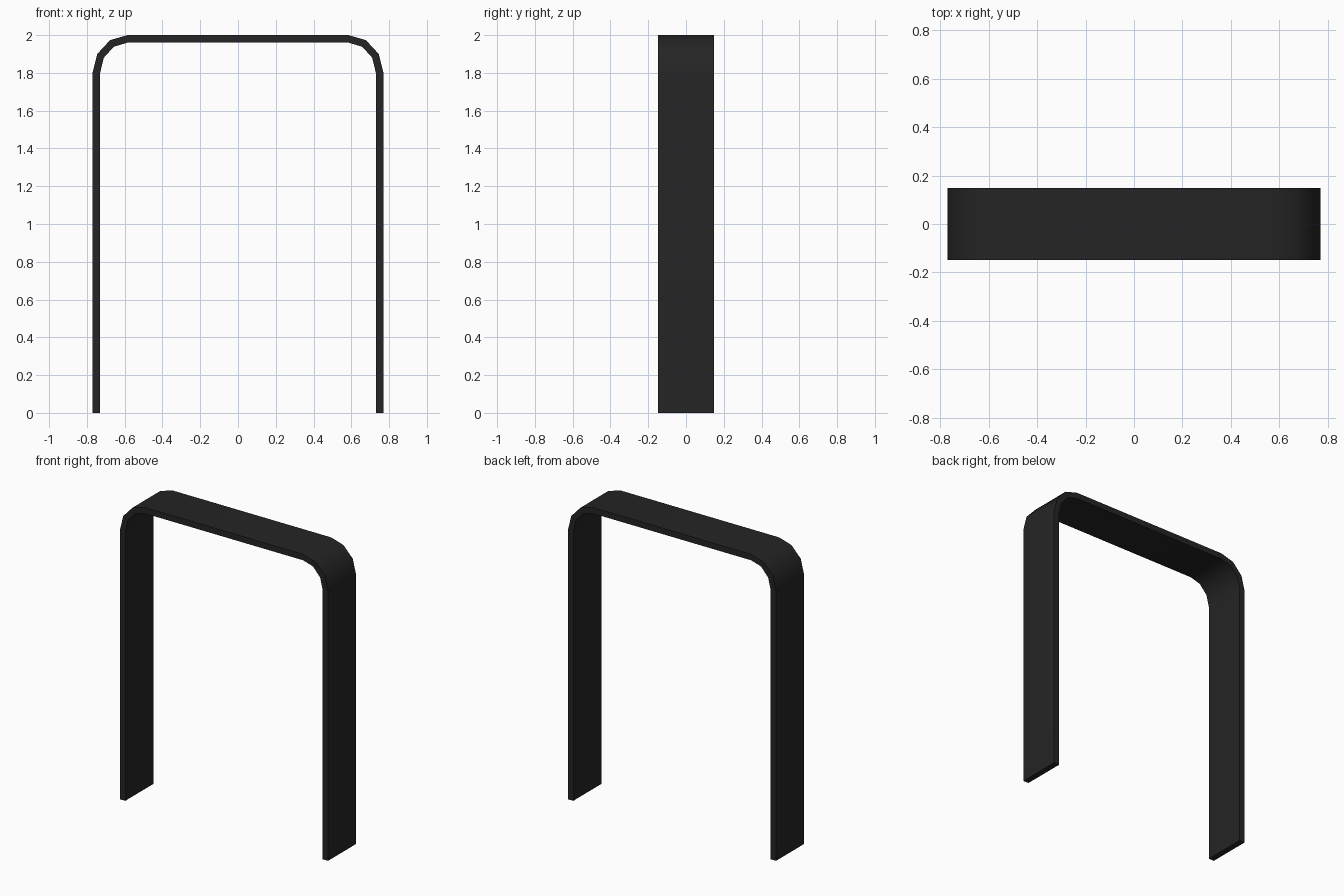
import bpy
import bmesh
from math import cos, sin, pi, radians

cube = bpy.data.objects.get("Cube")
if cube:
    bpy.data.objects.remove(cube, do_unlink=True)

HALF_WIDTH, HEIGHT, HALF_DEPTH, THICK = 0.77, 2.0, 0.148, 0.04
RADIUS_X, RADIUS_Z, STEPS = 0.185, 0.2, 3


def make_material(name, value):
    mat = bpy.data.materials.new(name)
    mat.use_nodes = True
    color = (value, value, value, 1)
    mat.diffuse_color = color
    mat.node_tree.nodes["Principled BSDF"].inputs["Base Color"].default_value = color
    return mat


def arch_profile(inset):
    """Open arch outline from the left foot over the top to the right foot."""
    half = [(HALF_WIDTH - inset, 0)]
    for i in range(STEPS + 1):
        a = pi / 2 * i / STEPS
        half.append((HALF_WIDTH - RADIUS_X + (RADIUS_X - inset) * cos(a),
                     HEIGHT - RADIUS_Z + (RADIUS_Z - inset) * sin(a)))
    return half + [(-x, z) for x, z in reversed(half)]


# Flat band bent into an arch, built as a strip of quads and extruded in depth
bm = bmesh.new()
outer, inner = [[bm.verts.new((x, -HALF_DEPTH, z)) for x, z in arch_profile(t)]
                for t in (0, THICK)]
strip = [bm.faces.new((outer[i], outer[i + 1], inner[i + 1], inner[i]))
         for i in range(len(outer) - 1)]
result = bmesh.ops.extrude_face_region(bm, geom=strip, use_keep_orig=True)
moved = [v for v in result["geom"] if isinstance(v, bmesh.types.BMVert)]
bmesh.ops.translate(bm, verts=moved, vec=(0, 2 * HALF_DEPTH, 0))
bmesh.ops.recalc_face_normals(bm, faces=bm.faces)

mesh = bpy.data.meshes.new("arch_band")
bm.to_mesh(mesh)
bm.free()
mesh.materials.append(make_material("black", 0.018))
arch = bpy.data.objects.new("arch_band", mesh)
bpy.context.collection.objects.link(arch)

# Soft bends, crisp edges
bpy.ops.object.select_all(action='DESELECT')
arch.select_set(True)
bpy.context.view_layer.objects.active = arch
bpy.ops.object.shade_smooth_by_angle(angle=radians(40))
